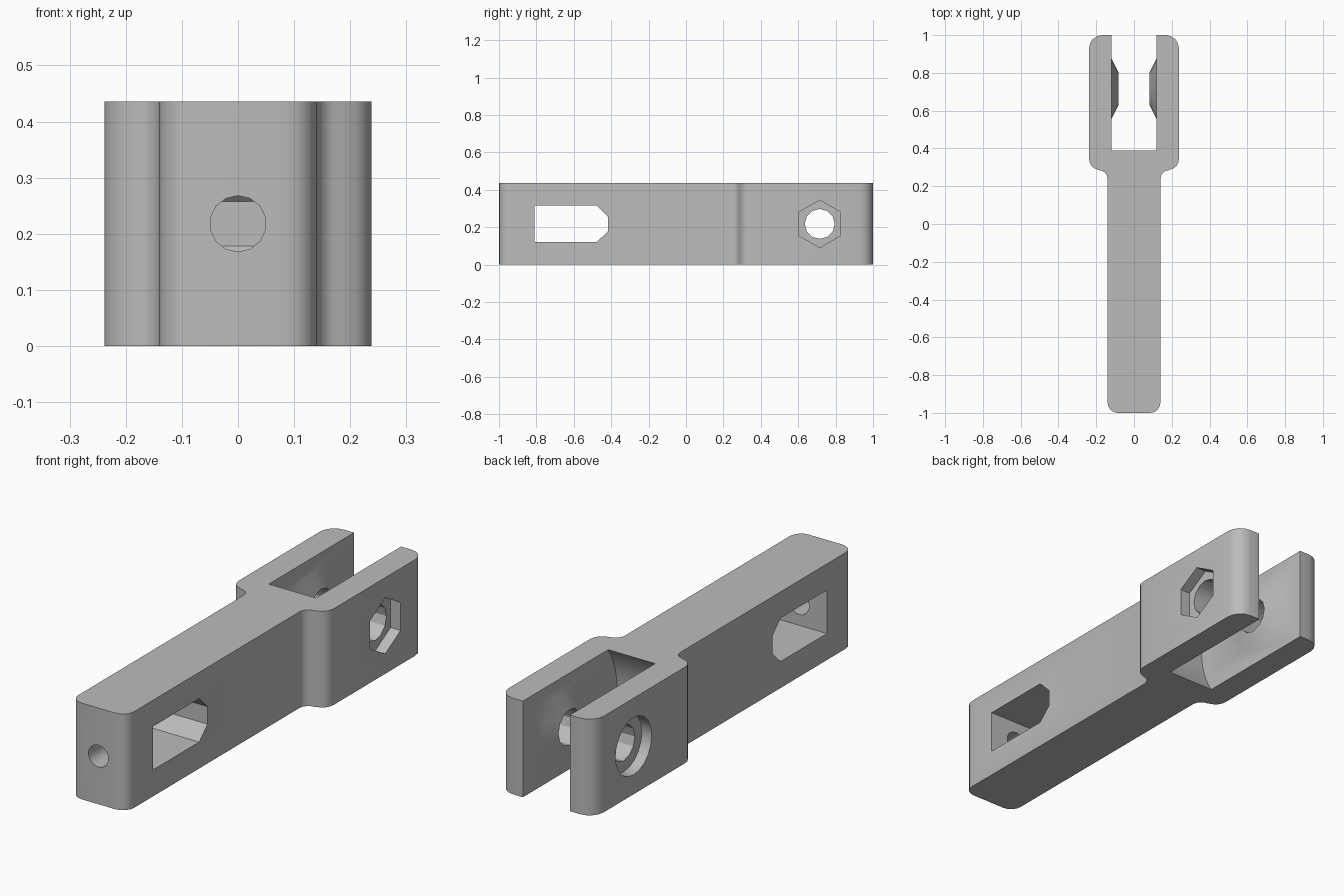
import bpy, bmesh, math
from mathutils import Matrix, Vector

start_cube = bpy.data.objects.get("Cube")
if start_cube:
    bpy.data.objects.remove(start_cube, do_unlink=True)

HEIGHT, MID = 0.436, 0.218
PIN_Y = 0.715

grey = bpy.data.materials.new("plain grey")
grey.use_nodes = True
colour = (0.5, 0.5, 0.5, 1)
grey.diffuse_color = colour
grey.node_tree.nodes["Principled BSDF"].inputs["Base Color"].default_value = colour


def finish(name, bm):
    bmesh.ops.recalc_face_normals(bm, faces=bm.faces)
    mesh = bpy.data.meshes.new(name)
    bm.to_mesh(mesh)
    bm.free()
    mesh.materials.append(grey)
    obj = bpy.data.objects.new(name, mesh)
    bpy.context.collection.objects.link(obj)
    return obj


def prism(name, points, direction):
    """Extrude a closed outline of 3D points."""
    bm = bmesh.new()
    face = bm.faces.new([bm.verts.new(p) for p in points])
    new = bmesh.ops.extrude_face_region(bm, geom=[face])["geom"]
    verts = [v for v in new if isinstance(v, bmesh.types.BMVert)]
    bmesh.ops.translate(bm, verts=verts, vec=Vector(direction))
    return finish(name, bm)


def side_prism(name, yz, x0, x1):
    return prism(name, [(x0, y, z) for y, z in yz], (x1 - x0, 0, 0))


def ring(y, z, radius, sides, turn=0.0):
    return [(y + radius * math.cos(turn + 2 * math.pi * i / sides),
             z + radius * math.sin(turn + 2 * math.pi * i / sides)) for i in range(sides)]


def arc(cx, cy, radius, a0, a1, steps):
    return [(cx + radius * math.cos(math.radians(a0 + (a1 - a0) * i / steps)),
             cy + radius * math.sin(math.radians(a0 + (a1 - a0) * i / steps)))
            for i in range(steps + 1)]


def combine(target, tool, operation):
    mod = target.modifiers.new("shape", 'BOOLEAN')
    mod.operation, mod.solver, mod.object = operation, 'EXACT', tool
    tool.hide_render = True
    bpy.context.view_layer.objects.active = target
    bpy.ops.object.modifier_apply(modifier=mod.name)
    bpy.data.objects.remove(tool, do_unlink=True)


# Fork body: mirrored plan outline with rounded ends and shoulders
half = (arc(0.085, -0.945, 0.055, -90, 0, 4)
        + arc(0.185, 0.24, 0.045, 180, 90, 4)
        + arc(0.18, 0.345, 0.058, -80, 0, 4)
        + arc(0.168, 0.93, 0.07, 0, 90, 4))
outline = half + [(-x, y) for x, y in reversed(half)]
body = prism("fork_body", [(x, y, 0) for x, y in outline], (0, 0, HEIGHT))

# Slot between the prongs, with an end wall rounded about the pin axis
slot = arc(PIN_Y, MID, 0.392, 90, 270, 32) + [(1.2, MID - 0.392), (1.2, MID + 0.392)]
combine(body, side_prism("slot_cutter", slot, -0.118, 0.118), 'DIFFERENCE')

# Conical bosses on the inner prong faces
for side in (-1, 1):
    bm = bmesh.new()
    bmesh.ops.create_cone(bm, cap_ends=True, segments=16, radius1=0.2, radius2=0.088, depth=0.056)
    bm.transform(Matrix.Translation((side * 0.111, PIN_Y, MID))
                 @ Matrix.Rotation(-side * math.pi / 2, 4, 'Y'))
    combine(body, finish("boss", bm), 'UNION')

# Pin hole, hexagonal nut pocket and round head pocket
combine(body, side_prism("pin_cutter", ring(PIN_Y, MID, 0.08, 12), -0.4, 0.4), 'DIFFERENCE')
combine(body, side_prism("nut_cutter", ring(PIN_Y, MID, 0.127, 6, math.pi / 2), 0.188, 0.4), 'DIFFERENCE')
combine(body, side_prism("head_cutter", ring(PIN_Y, MID, 0.13, 20), -0.4, -0.188), 'DIFFERENCE')

# Side window with two clipped corners
window = [(-0.81, 0.12), (-0.478, 0.12), (-0.418, 0.178),
          (-0.418, 0.258), (-0.478, 0.317), (-0.81, 0.317)]
combine(body, side_prism("window_cutter", window, -0.4, 0.4), 'DIFFERENCE')

# Round hole from the front end into the window
hole = [(x, -1.1, z) for x, z in ring(0, MID, 0.05, 14, math.pi / 14)]
combine(body, prism("front_hole_cutter", hole, (0, 0.4, 0)), 'DIFFERENCE')

bpy.ops.object.select_all(action='DESELECT')
body.select_set(True)
bpy.context.view_layer.objects.active = body
bpy.ops.object.shade_smooth_by_angle(angle=math.radians(30))
